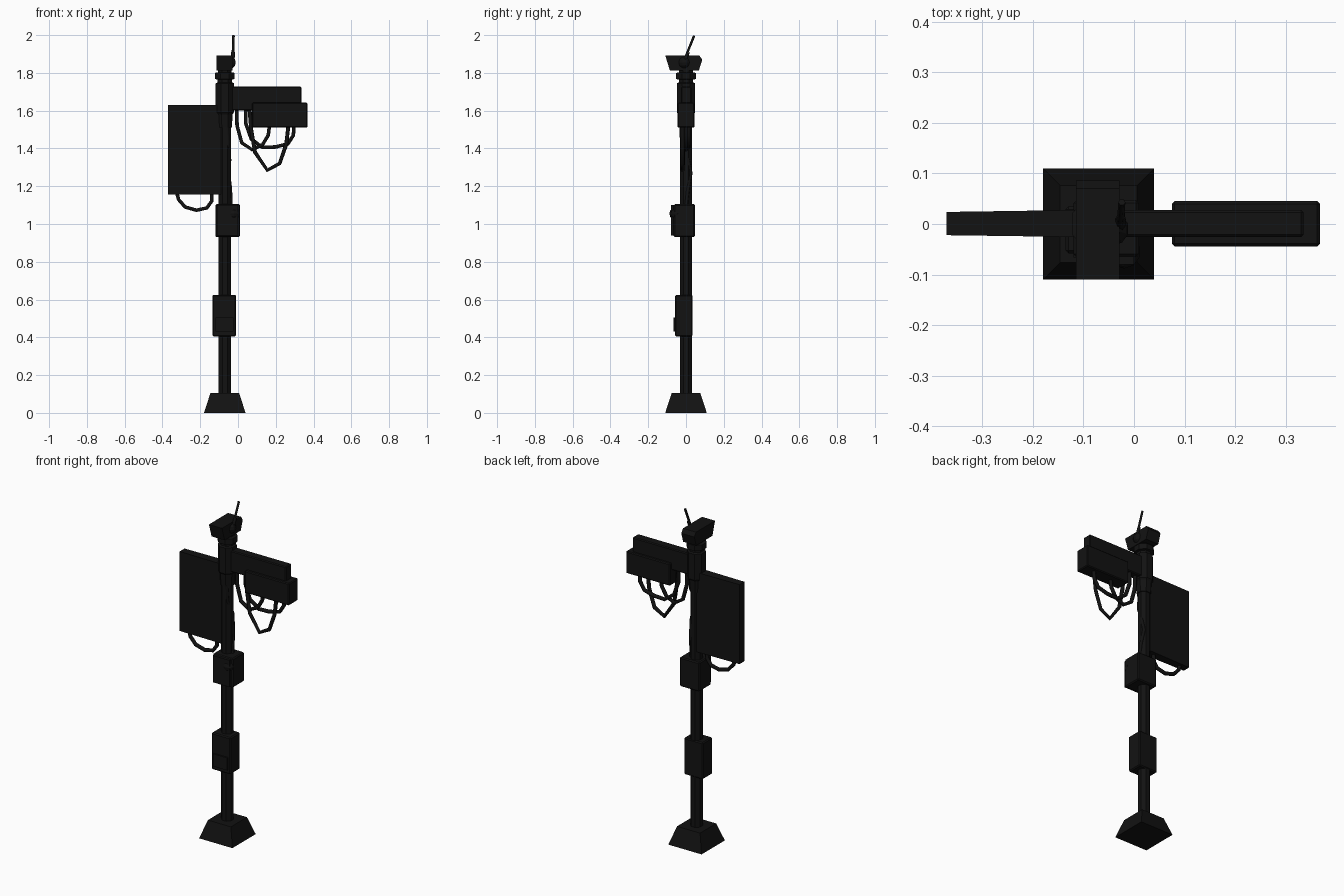
import bpy, bmesh, math
from mathutils import Vector

if "Cube" in bpy.data.objects:
    bpy.data.objects.remove(bpy.data.objects["Cube"])

PX = -0.07  # pole axis
black = bpy.data.materials.new("black_paint")
black.diffuse_color = (0.006, 0.006, 0.006, 1)
black.use_nodes = True
black.node_tree.nodes["Principled BSDF"].inputs["Base Color"].default_value = black.diffuse_color


def finish(name, bm):
    bmesh.ops.recalc_face_normals(bm, faces=bm.faces[:])
    me = bpy.data.meshes.new(name)
    bm.to_mesh(me)
    bm.free()
    ob = bpy.data.objects.new(name, me)
    bpy.context.collection.objects.link(ob)
    me.materials.append(black)
    return ob


def box(name, x, y, z, bevel=0.0):
    """Box from (min, max) ranges."""
    bm = bmesh.new()
    bmesh.ops.create_cube(bm, size=1)
    for v in bm.verts:
        v.co = [r[0] + (c + 0.5) * (r[1] - r[0]) for r, c in zip((x, y, z), v.co)]
    ob = finish(name, bm)
    if bevel:
        m = ob.modifiers.new("bevel", 'BEVEL')
        m.width, m.segments = bevel, 1
    return ob


def lathe(name, profile, sides, cx=PX, cy=0.0, turn=0.5):
    """Stack of polygon rings from (radius across flats, z) points."""
    bm = bmesh.new()
    rings = []
    for r, z in profile:
        r /= math.cos(math.pi / sides)
        rings.append([bm.verts.new((cx + r * math.cos((i + turn) * math.tau / sides),
                                    cy + r * math.sin((i + turn) * math.tau / sides), z))
                      for i in range(sides)])
    for a, b in zip(rings, rings[1:]):
        for i in range(sides):
            j = (i + 1) % sides
            bm.faces.new((a[i], a[j], b[j], b[i]))
    bm.faces.new(rings[0])
    bm.faces.new(rings[-1])
    return finish(name, bm)


def extrude_x(name, profile, x0, x1):
    """Side profile of (y, z) points extruded along x."""
    bm = bmesh.new()
    a, b = [[bm.verts.new((x, y, z)) for y, z in profile] for x in (x0, x1)]
    bm.faces.new(a)
    bm.faces.new(b)
    for i in range(len(a)):
        j = (i + 1) % len(a)
        bm.faces.new((a[i], a[j], b[j], b[i]))
    return finish(name, bm)


def dome(name, pos, r):
    bm = bmesh.new()
    bmesh.ops.create_uvsphere(bm, u_segments=10, v_segments=6, radius=r)
    bmesh.ops.translate(bm, verts=bm.verts[:], vec=Vector(pos))
    return finish(name, bm)


def cable(name, pts, r=0.011):
    cu = bpy.data.curves.new(name, 'CURVE')
    cu.dimensions = '3D'
    cu.bevel_depth, cu.bevel_resolution, cu.use_fill_caps = r, 1, True
    sp = cu.splines.new('POLY')
    sp.points.add(len(pts) - 1)
    for p, co in zip(sp.points, pts):
        p.co = (*co, 1)
        p.radius = 1
    ob = bpy.data.objects.new(name, cu)
    bpy.context.collection.objects.link(ob)
    cu.materials.append(black)


# Base and pole
lathe("base_foot", [(0.11, 0), (0.076, 0.105)], 4)
lathe("pole", [(0.032, 0.08), (0.032, 1.6)], 8)

# Lower control box with stepped lower cover
box("lower_box", (-0.135, -0.01), (-0.058, 0.035), (0.405, 0.625), 0.006)
box("lower_box_cover", (-0.12, -0.025), (-0.066, -0.05), (0.43, 0.505))

# Push button housing
box("button_box", (-0.12, 0.01), (-0.065, 0.047), (0.93, 1.105), 0.006)
box("button_plate", (-0.11, 0.0), (-0.08, -0.06), (0.94, 1.1))
dome("button", (-0.02, -0.055, 1.055), 0.033)

# Flat panel on the left, with a narrower outer edge
panel = box("left_panel", (-0.37, -0.09), (-0.026, 0.028), (1.155, 1.63))
for v in panel.data.vertices:
    if v.co.x < -0.3:
        v.co.y *= 0.85
cable("panel_cable", [(-0.325, 0, 1.17), (-0.315, 0, 1.13), (-0.28, 0, 1.09), (-0.22, 0, 1.073),
                      (-0.165, 0, 1.085), (-0.14, 0, 1.12), (-0.138, 0, 1.17)])

# Upper pole sleeve, neck and ring
lathe("pole_sleeve", [(0.038, 1.51), (0.041, 1.58), (0.048, 1.59), (0.048, 1.745), (0.038, 1.75),
                      (0.038, 1.765), (0.052, 1.767), (0.052, 1.80), (0.036, 1.803), (0.036, 1.83)], 8)

# Sensor head: wedge body, side ball, leaning aerial
extrude_x("sensor_head", [(-0.11, 1.893), (-0.085, 1.812), (0.068, 1.812),
                          (0.086, 1.87), (0.07, 1.893)], -0.115, -0.029)
dome("sensor_ball", (-0.043, -0.01, 1.855), 0.033)
cable("aerial_base", [(-0.028, -0.01, 1.86), (-0.026, 0.012, 1.91)], 0.01)
cable("aerial", [(-0.027, 0.0, 1.89), (-0.024, 0.043, 1.997)], 0.007)

# Right arm and hanging unit
box("arm_box", (-0.05, 0.335), (-0.026, 0.028), (1.6, 1.727), 0.005)
box("hanging_unit", (0.075, 0.367), (-0.044, 0.045), (1.51, 1.642), 0.005)

# Hanging cable loops below the arm
cable("cable_loop_inner", [(-0.008, 0, 1.62), (-0.005, 0, 1.52), (0.02, 0, 1.43), (0.075, 0, 1.393),
                           (0.13, 0, 1.42), (0.16, 0, 1.47), (0.168, 0, 1.53)])
cable("cable_loop_wide", [(0.04, 0.012, 1.62), (0.042, 0.012, 1.53), (0.07, 0.012, 1.45),
                          (0.13, 0.015, 1.405), (0.2, 0.015, 1.408), (0.265, 0.015, 1.425),
                          (0.293, 0.015, 1.47), (0.297, 0.015, 1.53)])
cable("cable_loop_deep", [(0.06, -0.012, 1.62), (0.07, -0.014, 1.5), (0.09, -0.016, 1.38),
                          (0.155, -0.018, 1.285), (0.22, -0.018, 1.32), (0.255, -0.018, 1.42),
                          (0.268, -0.018, 1.53)])

# Cable running along the pole between sleeve and button box
cable("pole_cable", [(PX + 0.01, -0.026, 1.58), (PX + 0.018, -0.024, 1.42), (PX + 0.026, 0.012, 1.34),
                     (PX + 0.02, 0.026, 1.27), (PX + 0.03, 0.012, 1.19), (PX + 0.034, 0.0, 1.09)], 0.009)
